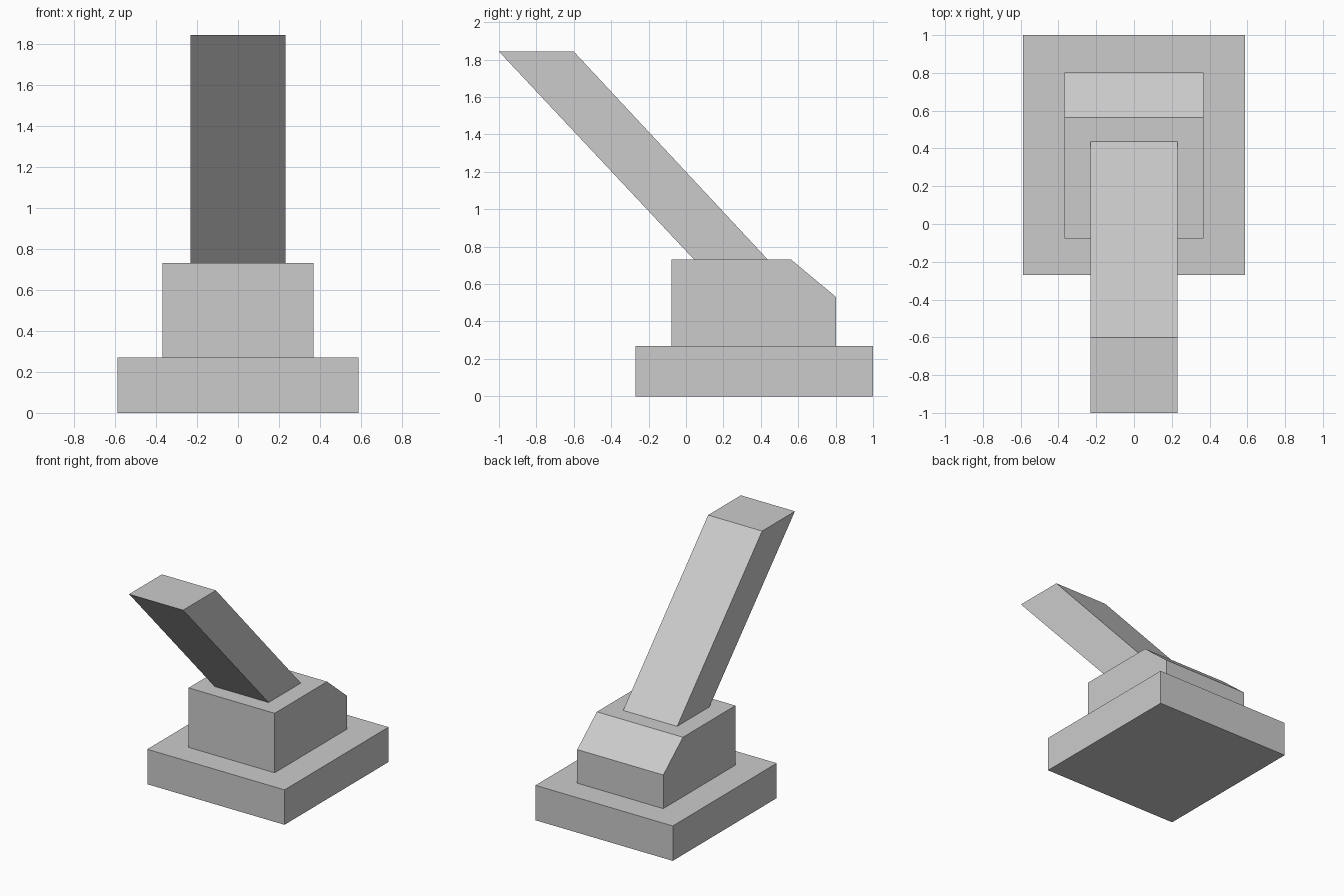
import bpy
import bmesh

if "Cube" in bpy.data.objects:
    bpy.data.objects.remove(bpy.data.objects["Cube"])


def extrude_profile(name, profile, half_width):
    """Solid made from a (y, z) side profile, extruded symmetrically along x."""
    bm = bmesh.new()
    face = bm.faces.new([bm.verts.new((-half_width, y, z)) for y, z in profile])
    moved = bmesh.ops.extrude_face_region(bm, geom=[face])["geom"]
    verts = [g for g in moved if isinstance(g, bmesh.types.BMVert)]
    bmesh.ops.translate(bm, verts=verts, vec=(2 * half_width, 0, 0))
    bmesh.ops.recalc_face_normals(bm, faces=bm.faces)
    mesh = bpy.data.meshes.new(name)
    bm.to_mesh(mesh)
    bm.free()
    obj = bpy.data.objects.new(name, mesh)
    bpy.context.collection.objects.link(obj)
    return obj


# Wide slab at the bottom
extrude_profile("base", [(-0.27, 0), (1, 0), (1, 0.27), (-0.27, 0.27)], 0.587)

# Block with a sloped rear top edge
extrude_profile("body", [(-0.078, 0.27), (0.803, 0.27), (0.803, 0.53),
                         (0.563, 0.73), (-0.078, 0.73)], 0.368)

# Slanted arm leaning to the front
extrude_profile("slanted_arm", [(0.044, 0.73), (0.438, 0.73),
                                (-0.6, 1.843), (-1, 1.843)], 0.231)
